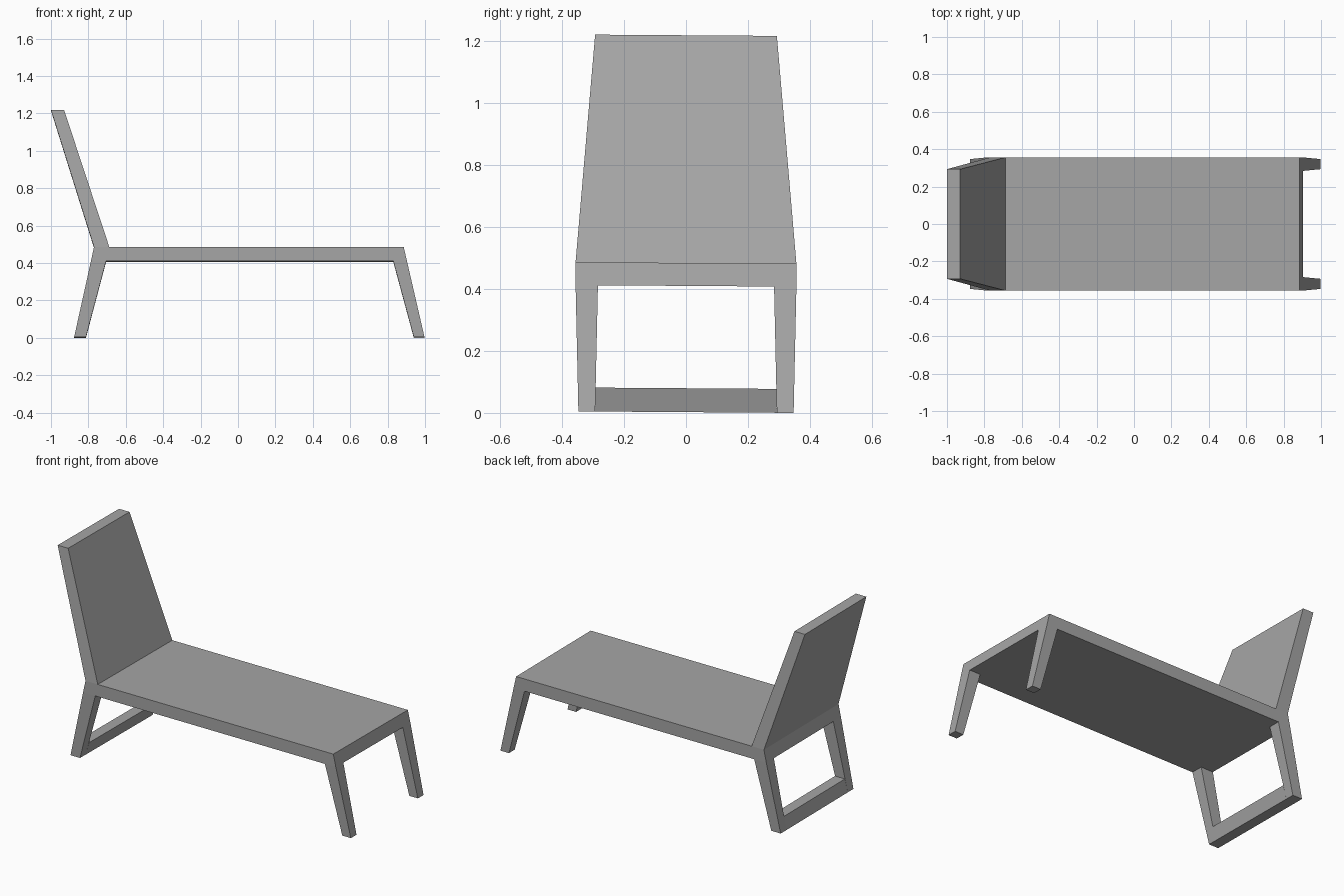
import bpy

cube = bpy.data.objects.get("Cube")
if cube:
    bpy.data.objects.remove(cube, do_unlink=True)

grey = bpy.data.materials.new("warm grey")
grey.use_nodes = True
colour = (0.38, 0.38, 0.38, 1)
grey.diffuse_color = colour
grey.node_tree.nodes["Principled BSDF"].inputs["Base Color"].default_value = colour

LEAN = 0.007   # slight sideways lean of the whole frame


def beam(name, low, high):
    """Six-sided block between two level rectangles (x0, x1, y0, y1, z)."""
    verts = []
    for x0, x1, y0, y1, z in (low, high):
        for x, y in ((x0, y0), (x1, y0), (x1, y1), (x0, y1)):
            verts.append((x, y, z + LEAN * (0.35 - y)))
    faces = [(3, 2, 1, 0), (4, 5, 6, 7)]
    faces += [(i, (i + 1) % 4, (i + 1) % 4 + 4, i + 4) for i in range(4)]
    mesh = bpy.data.meshes.new(name)
    mesh.from_pydata(verts, [], faces)
    mesh.materials.append(grey)
    obj = bpy.data.objects.new(name, mesh)
    bpy.context.collection.objects.link(obj)
    return obj


UNDER, TOP = 0.407, 0.481   # seat slab heights
HALF = 0.356                # half width of the seat

# Seat slab and tapering backrest
beam("seat", (-0.786, 0.903, -HALF, HALF, UNDER), (-0.77, 0.886, -HALF, HALF, TOP))
beam("backrest", (-0.77, -0.688, -HALF, HALF, TOP), (-1.0, -0.93, -0.293, 0.293, 1.215))

# Splayed legs, mirrored across the seat
for side, s in (("right", -1), ("left", 1)):
    foot_y = sorted((s * 0.293, s * 0.347))
    head_y = sorted((s * 0.284, s * HALF))
    beam("rear_leg_" + side, (-0.876, -0.813, *foot_y, 0), (-0.786, -0.705, *head_y, UNDER))
    beam("front_leg_" + side, (0.94, 0.997, *foot_y, 0), (0.903 - 0.073, 0.903, *head_y, UNDER))

# Floor rail joining the rear legs
beam("rear_rail", (-0.876, -0.813, -0.293, 0.293, 0), (-0.858, -0.792, -0.291, 0.291, 0.077))
